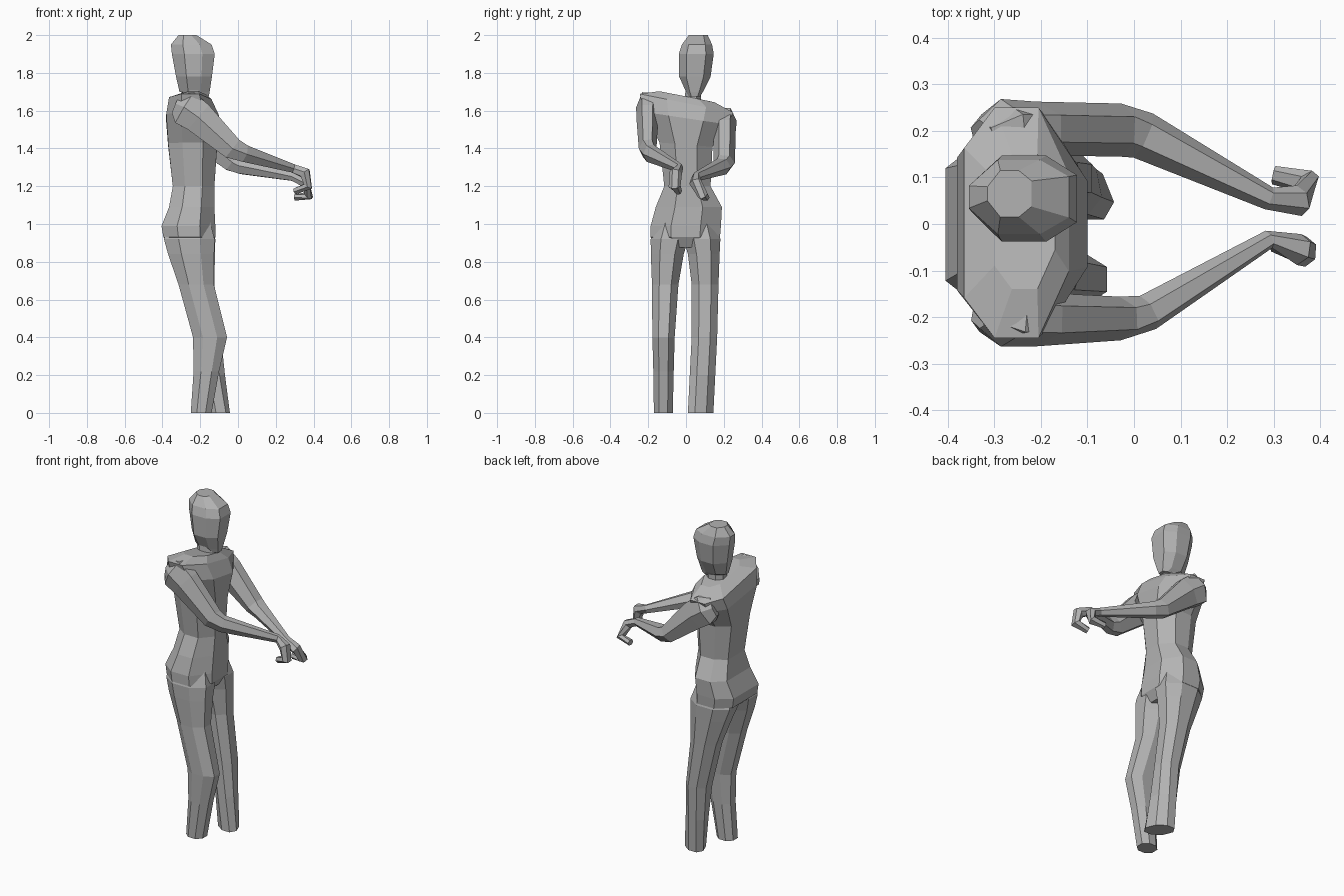
import bpy
import bmesh
from mathutils import Vector

grey = bpy.data.materials.new("plain_grey")
grey.diffuse_color = (0.45, 0.45, 0.45, 1)

HEX = [(1, 0), (.5, .9), (-.5, .9), (-1, 0), (-.5, -.9), (.5, -.9)]


def section(front, back):
    """Eight-sided cross-section with chosen front and back flat widths."""
    return [(1, -front), (1, front), (.42, 1), (-.42, 1),
            (-1, back), (-1, -back), (-.42, -1), (.42, -1)]


def skin(name, rings):
    """Join equal rings of points into a closed, flat-shaded part."""
    bm = bmesh.new()
    loops = [[bm.verts.new(p) for p in ring] for ring in rings]
    n = len(loops[0])
    for a, b in zip(loops, loops[1:]):
        for i in range(n):
            j = (i + 1) % n
            bm.faces.new((a[i], a[j], b[j], b[i]))
    bm.faces.new(loops[0][::-1])
    bm.faces.new(loops[-1])
    bmesh.ops.recalc_face_normals(bm, faces=bm.faces)
    mesh = bpy.data.meshes.new(name)
    bm.to_mesh(mesh)
    bm.free()
    mesh.materials.append(grey)
    obj = bpy.data.objects.new(name, mesh)
    bpy.context.collection.objects.link(obj)
    return obj


def stack(name, levels, front=.45, back=.45):
    """Level rings: z, x min, x max, y min, y max, z slope, x skew."""
    rings = []
    for z, x0, x1, y0, y1, slope, skew in levels:
        cx, cy, rx, ry = (x0 + x1) / 2, (y0 + y1) / 2, (x1 - x0) / 2, (y1 - y0) / 2
        rings.append([(cx + u * rx + skew * v * ry, cy + v * ry,
                       z + slope * (cy + v * ry))
                      for u, v in section(front, back)])
    return skin(name, rings)


def limb(name, path):
    """Six-sided tube: centre point, half width, half height."""
    pts = [Vector(p[0]) for p in path]
    rings = []
    for i, (_, w, h) in enumerate(path):
        t = (pts[min(i + 1, len(pts) - 1)] - pts[max(i - 1, 0)]).normalized()
        side = Vector((0, 1, 0))
        side = (side - t * side.dot(t)).normalized()
        up = t.cross(side)
        rings.append([pts[i] + side * (u * w) + up * (v * h) for u, v in HEX])
    return skin(name, rings)


# Torso, with one shoulder raised
stack("torso", [
    (.875, -.33, -.15, -.07, .07, 0, 0),
    (.93, -.395, -.12, -.187, .18, 0, 0),
    (.99, -.405, -.12, -.187, .185, 0, 0),
    (1.09, -.365, -.125, -.16, .19, 0, 0),
    (1.20, -.345, -.125, -.115, .13, 0, 0),
    (1.42, -.37, -.11, -.14, .14, -.08, 0),
    (1.56, -.38, -.10, -.22, .22, -.15, 0),
    (1.64, -.365, -.14, -.245, .25, -.2, 0),
    (1.675, -.30, -.17, -.14, .15, -.2, 0),
], .42, .65)

# Neck and head
stack("neck", [
    (1.62, -.29, -.17, -.01, .08, 0, 0),
    (1.74, -.29, -.18, 0, .08, 0, 0),
])
stack("head", [
    (1.675, -.24, -.155, .015, .075, 0, 0),
    (1.70, -.31, -.15, 0, .09, 0, 0),
    (1.78, -.328, -.138, -.036, .13, 0, 0),
    (1.90, -.35, -.123, -.038, .147, 0, 0),
    (1.95, -.355, -.14, -.022, .138, 0, 0),
    (2.00, -.315, -.22, .015, .115, 0, 0),
], .55, .3)

# Legs: one with a bent knee, one nearly straight
stack("bent_leg", [
    (1.02, -.36, -.15, -.15, .01, 0, 0),
    (.92, -.392, -.124, -.187, .012, 0, 0),
    (.84, -.37, -.126, -.186, -.012, 0, 0),
    (.68, -.315, -.128, -.18, -.04, 0, 0),
    (.40, -.238, -.058, -.178, -.06, 0, 0),
    (.22, -.235, -.10, -.173, -.065, 0, 0),
    (0, -.25, -.14, -.17, -.07, 0, 0),
])
stack("straight_leg", [
    (1.02, -.36, -.15, -.01, .15, 0, 0),
    (.92, -.385, -.12, -.012, .182, 0, 0),
    (.84, -.355, -.122, .01, .178, 0, 0),
    (.68, -.295, -.125, .03, .172, 0, 0),
    (.40, -.225, -.09, .03, .165, 0, 0),
    (.20, -.20, -.075, .02, .155, 0, -.2),
    (0, -.18, -.055, .01, .145, 0, -.4),
])

# Arms reaching forward, ending in hooked hands
limb("raised_arm", [
    ((-.325, -.19, 1.635), .035, .06),
    ((-.28, -.20, 1.615), .064, .105),
    ((-.21, -.205, 1.565), .058, .095),
    ((-.03, -.203, 1.40), .047, .065),
    ((.03, -.19, 1.375), .04, .05),
    ((.29, -.033, 1.295), .02, .025),
    ((.355, -.055, 1.27), .034, .032),
    ((.37, -.06, 1.20), .032, .026),
    ((.30, -.04, 1.172), .02, .018),
])
limb("lowered_arm", [
    ((-.325, .19, 1.56), .035, .06),
    ((-.28, .203, 1.54), .066, .095),
    ((-.21, .205, 1.49), .058, .09),
    ((-.03, .202, 1.325), .057, .055),
    ((.02, .19, 1.305), .052, .045),
    ((.29, .055, 1.25), .025, .024),
    ((.355, .05, 1.22), .034, .028),
    ((.375, .09, 1.15), .028, .025),
    ((.30, .105, 1.14), .02, .018),
])
